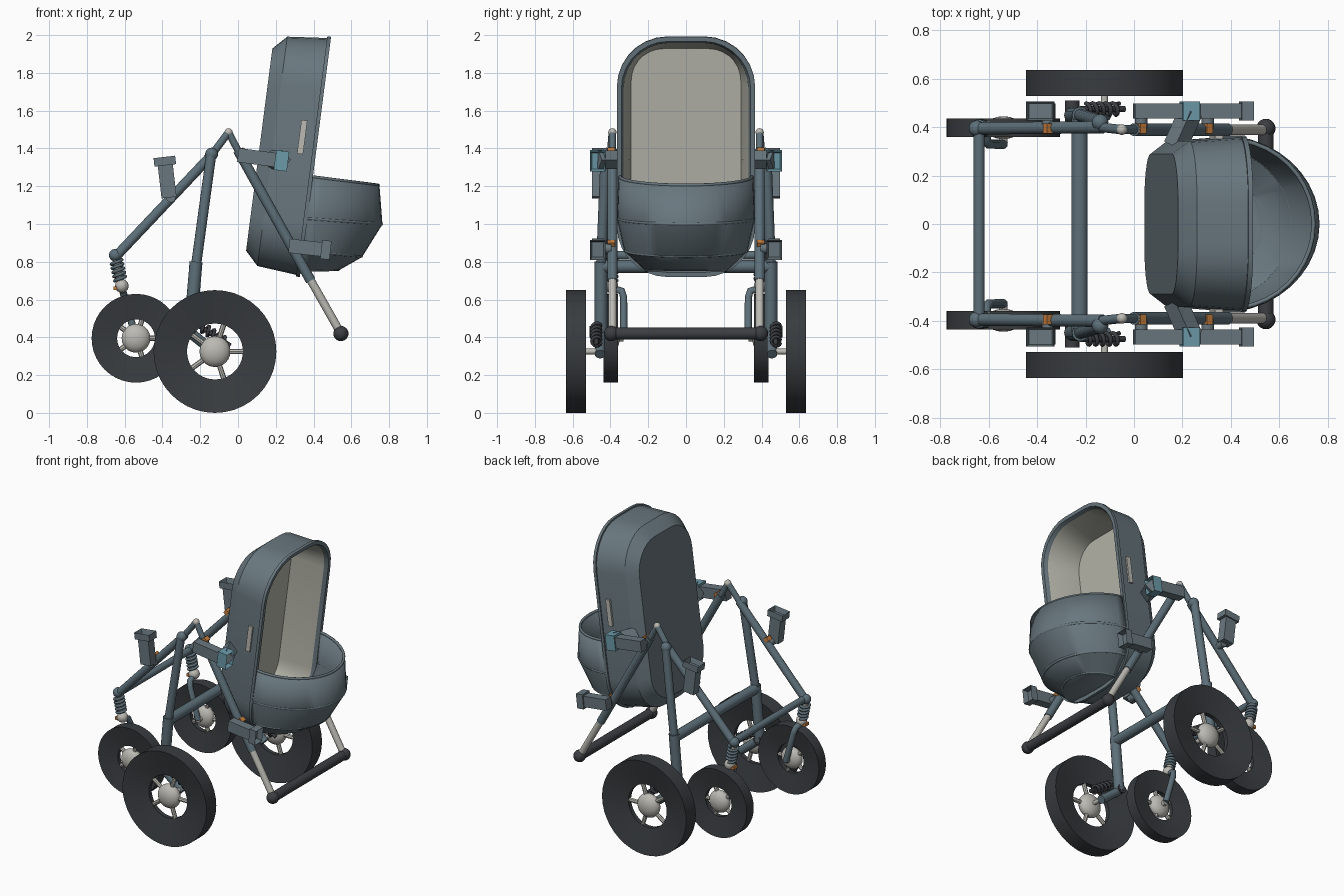
import bpy, bmesh, math
from mathutils import Vector, Matrix

cube = bpy.data.objects.get("Cube")
if cube:
    bpy.data.objects.remove(cube, do_unlink=True)


def material(name, r, g, b):
    m = bpy.data.materials.new(name)
    m.use_nodes = True
    m.diffuse_color = (r, g, b, 1)
    bsdf = next(n for n in m.node_tree.nodes if n.type == 'BSDF_PRINCIPLED')
    bsdf.inputs["Base Color"].default_value = (r, g, b, 1)
    return m


SHELL = material("slate grey", 0.14, 0.185, 0.21)
TUBE = material("blue grey", 0.11, 0.16, 0.19)
TYRE = material("tyre black", 0.04, 0.045, 0.05)
GRIP = material("charcoal", 0.045, 0.048, 0.055)
METAL = material("pale grey", 0.5, 0.49, 0.45)
LINING = material("beige lining", 0.47, 0.47, 0.41)
TEAL = material("teal", 0.15, 0.33, 0.4)
ORANGE = material("orange", 0.6, 0.22, 0.05)


def finish(name, bm, *mats):
    bmesh.ops.recalc_face_normals(bm, faces=bm.faces)
    me = bpy.data.meshes.new(name)
    bm.to_mesh(me)
    bm.free()
    for m in mats:
        me.materials.append(m)
    ob = bpy.data.objects.new(name, me)
    bpy.context.collection.objects.link(ob)
    bpy.ops.object.select_all(action='DESELECT')
    ob.select_set(True)
    bpy.context.view_layer.objects.active = ob
    bpy.ops.object.shade_smooth_by_angle(angle=math.radians(30))
    return ob


def tube(name, a, b, r, mat, r2=None, sides=14):
    a, b = Vector(a), Vector(b)
    d = b - a
    mx = Matrix.Translation((a + b) / 2) @ d.to_track_quat('Z', 'Y').to_matrix().to_4x4()
    bm = bmesh.new()
    bmesh.ops.create_cone(bm, cap_ends=True, segments=sides, radius1=r,
                          radius2=r2 or r, depth=d.length, matrix=mx)
    return finish(name, bm, mat)


def ball(name, c, r, mat, flat=1.0):
    bm = bmesh.new()
    bmesh.ops.create_uvsphere(bm, u_segments=20, v_segments=12, radius=r,
                              matrix=Matrix.Translation(c) @ Matrix.Diagonal((1, flat, 1, 1)))
    return finish(name, bm, mat)


def box(name, c, size, mat, angle=0.0, socket=False):
    bm = bmesh.new()
    mx = Matrix.Translation(c) @ Matrix.Rotation(angle, 4, 'Y') @ Matrix.Diagonal((*size, 1))
    bmesh.ops.create_cube(bm, size=1, matrix=mx)
    if socket:  # hollow the end that faces along the local z axis
        up = Matrix.Rotation(angle, 3, 'Y') @ Vector((0, 0, 1))
        bm.normal_update()
        top = max(bm.faces, key=lambda f: f.normal.dot(up))
        bmesh.ops.inset_region(bm, faces=[top], thickness=0.014)
        bmesh.ops.translate(bm, verts=top.verts, vec=up * -0.035)
    return finish(name, bm, mat)


def path(name, pts, r, mat):
    cu = bpy.data.curves.new(name, 'CURVE')
    cu.dimensions = '3D'
    cu.bevel_depth, cu.bevel_resolution, cu.use_fill_caps = r, 2, True
    sp = cu.splines.new('POLY')
    sp.points.add(len(pts) - 1)
    for p, q in zip(sp.points, pts):
        p.co = (*q, 1)
    cu.materials.append(mat)
    bpy.context.collection.objects.link(bpy.data.objects.new(name, cu))


def coil(name, a, b, r, wire, turns, mat):
    a, b = Vector(a), Vector(b)
    q = (b - a).to_track_quat('Z', 'Y')
    n = turns * 12
    path(name, [a.lerp(b, i / n) + q @ Vector((r * math.cos(i * math.pi / 6), r * math.sin(i * math.pi / 6), 0))
                for i in range(n + 1)], wire, mat)


# Seat shell: rounded rectangles lofted from the back, over the rim, to the inner floor
CENTRE = Vector((0.41, 0, 1.355))
UP = Vector((0.129, 0, 0.992))
OUT = Vector((0.992, 0, -0.129))


def outline(depth, hw, hl, r, seg=7):
    pts = []
    for k, (sy, su) in enumerate(((1, 1), (-1, 1), (-1, -1), (1, -1))):
        for i in range(seg + 1):
            t = math.pi / 2 * (k + i / seg)
            pts.append(CENTRE + OUT * depth + Vector((0, 1, 0)) * (sy * (hw - r) + r * math.cos(t))
                       + UP * (su * (hl - r) + r * math.sin(t)))
    return pts


bm = bmesh.new()
sections = [(-0.30, 0.29, 0.54, 0.2), (-0.23, 0.342, 0.612, 0.25), (-0.02, 0.358, 0.632, 0.27),
            (-0.02, 0.366, 0.641, 0.27), (0, 0.366, 0.641, 0.27), (0, 0.342, 0.617, 0.25),
            (-0.025, 0.33, 0.605, 0.24), (-0.25, 0.29, 0.545, 0.17)]
rings = [[bm.verts.new(p) for p in outline(*s)] for s in sections]
for k in range(len(rings) - 1):
    a, b = rings[k], rings[k + 1]
    for i in range(len(a)):
        j = (i + 1) % len(a)
        bm.faces.new((a[i], a[j], b[j], b[i])).material_index = int(k >= 6)
bm.faces.new(rings[0])
bm.faces.new(rings[-1]).material_index = 1
finish("seat_shell", bm, SHELL, LINING)

# Foot cup: half ellipses from the shell rim, with raised seams
bm = bmesh.new()
cup = [(1.25, 0.742, 1.205, 0.35), (1.03, 0.758, 1.0, 0.358),
       (0.86, 0.652, 0.83, 0.32), (0.755, 0.53, 0.76, 0.21)]
rings = []
for root_z, tip_x, tip_z, hw in cup:
    root = Vector((0.40 + (root_z - 1.355) * 0.13, 0, root_z))
    tip = Vector((tip_x, 0, tip_z))
    pts = [root.lerp(tip, math.cos(t)) + Vector((0, hw * math.sin(t), 0))
           for t in (math.pi * (i / 20 - 0.5) for i in range(21))]
    path("cup_seam", pts, 0.009, SHELL)
    rings.append([bm.verts.new(p) for p in pts])
for a, b in zip(rings, rings[1:]):
    for i in range(20):
        bm.faces.new((a[i], a[i + 1], b[i + 1], b[i]))
bm.faces.new(rings[-1])
cup_ob = finish("foot_cup", bm, SHELL)
solid = cup_ob.modifiers.new("thickness", 'SOLIDIFY')
solid.thickness, solid.offset = 0.014, 0


def wheel(name, c, R, ri, width, hub):
    # Tyre with dished sides, revolved about the axle
    c = Vector(c)
    bm = bmesh.new()
    n = 40
    prof = [(R, -width / 2), (R, width / 2), (ri, 0.015), (ri, -0.015)]
    loops = [[bm.verts.new(c + Vector((r * math.cos(2 * math.pi * i / n), y, r * math.sin(2 * math.pi * i / n))))
              for i in range(n)] for r, y in prof]
    for k in range(4):
        a, b = loops[k], loops[(k + 1) % 4]
        for i in range(n):
            bm.faces.new((a[i], a[(i + 1) % n], b[(i + 1) % n], b[i]))
    finish(name + "_tyre", bm, TYRE)
    ball(name + "_hub", c, hub, METAL, 0.62)
    for k in range(5):
        t = 2 * math.pi * k / 5
        tube(name + "_spoke", c, c + Vector((math.cos(t), 0, math.sin(t))) * (ri + 0.01), 0.014, METAL, sides=8)


def bracket(name, s, start, end, thick, cap_len, cap_w, cap_mat):
    a, b = Vector((start[0], s * 0.467, start[1])), Vector((end[0], s * 0.467, end[1]))
    d = b - a
    ang = math.atan2(d.x, d.z)
    neck = b - d.normalized() * cap_len
    box(name + "_body", (a + neck) / 2, (thick, 0.062, (neck - a).length), SHELL, ang)
    box(name + "_socket", (neck + b) / 2, (cap_w, 0.08, cap_len), cap_mat, ang, True)


for s, side in ((1, "left"), (-1, "right")):
    def P(x, y, z):
        return Vector((x, s * y, z))

    # Wheels and axles
    wheel(side + "_big_wheel", P(-0.122, 0.583, 0.325), 0.325, 0.148, 0.107, 0.082)
    wheel(side + "_small_wheel", P(-0.54, 0.398, 0.395), 0.235, 0.1, 0.077, 0.076)
    tube(side + "_big_axle", P(-0.122, 0.45, 0.325), P(-0.122, 0.58, 0.325), 0.015, METAL)
    tube(side + "_small_axle", P(-0.54, 0.33, 0.395), P(-0.54, 0.40, 0.395), 0.018, METAL)

    # Long upper tube, apex link and rear leg
    tube(side + "_upper_tube", P(-0.645, 0.395, 0.83), P(-0.13, 0.40, 1.375), 0.026, TUBE)
    tube(side + "_apex_tube", P(-0.14, 0.40, 1.365), P(-0.05, 0.39, 1.485), 0.02, TUBE)
    ball(side + "_apex_joint", P(-0.05, 0.39, 1.485), 0.022, METAL)
    ball(side + "_leg_joint", P(-0.14, 0.42, 1.37), 0.034, TUBE)
    tube(side + "_leg", P(-0.14, 0.425, 1.38), P(-0.225, 0.45, 0.76), 0.027, TUBE)
    tube(side + "_leg_sleeve", P(-0.222, 0.45, 0.8), P(-0.255, 0.45, 0.42), 0.034, TUBE)
    tube(side + "_swing_arm", P(-0.26, 0.455, 0.43), P(-0.11, 0.455, 0.31), 0.028, TUBE)
    tube(side + "_swing_pivot", P(-0.255, 0.42, 0.43), P(-0.255, 0.51, 0.43), 0.03, GRIP)
    coil(side + "_rear_spring", P(-0.2, 0.475, 0.46), P(-0.06, 0.475, 0.37), 0.024, 0.009, 5, GRIP)
    tube(side + "_damper", P(-0.22, 0.475, 0.47), P(-0.04, 0.475, 0.355), 0.013, GRIP)

    # Front suspension and fork
    ball(side + "_front_joint", P(-0.65, 0.395, 0.835), 0.033, TUBE)
    tube(side + "_spring_core", P(-0.65, 0.395, 0.83), P(-0.615, 0.395, 0.66), 0.02, METAL)
    coil(side + "_front_spring", P(-0.645, 0.395, 0.81), P(-0.622, 0.395, 0.7), 0.03, 0.009, 5, TUBE)
    ball(side + "_fork_head", P(-0.615, 0.395, 0.672), 0.036, METAL)
    box(side + "_fork_clip", P(-0.645, 0.395, 0.66), (0.03, 0.04, 0.02), ORANGE)
    path(side + "_fork", [P(-0.615, 0.395, 0.66), P(-0.61, 0.34, 0.645), P(-0.6, 0.33, 0.61), P(-0.54, 0.33, 0.395)],
         0.02, TUBE)

    # Push arm
    tube(side + "_arm_link", P(-0.05, 0.39, 1.485), P(0.01, 0.39, 1.37), 0.019, TUBE)
    tube(side + "_arm", P(0.0, 0.39, 1.39), P(0.385, 0.39, 0.7), 0.027, TUBE)
    tube(side + "_arm_extension", P(0.375, 0.39, 0.72), P(0.545, 0.39, 0.42), 0.022, METAL)
    ball(side + "_grip_end", P(0.545, 0.395, 0.42), 0.04, GRIP)

    # Socket brackets with orange clips on the tubes
    bracket(side + "_front_bracket", s, (-0.365, 1.14), (-0.39, 1.355), 0.08, 0.045, 0.115, SHELL)
    bracket(side + "_seat_bracket", s, (0.0, 1.365), (0.265, 1.33), 0.075, 0.07, 0.105, TEAL)
    bracket(side + "_arm_bracket", s, (0.27, 0.885), (0.49, 0.86), 0.075, 0.05, 0.1, SHELL)
    for x, z, dz in ((-0.355, 1.15, -0.01), (0.03, 1.36, 0), (0.305, 0.87, 0)):
        tube(side + "_clamp", P(x, 0.395, z + dz), P(x, 0.46, z + dz), 0.026, SHELL)
        box(side + "_clip", P(x, 0.395, z + 0.025), (0.03, 0.04, 0.03), ORANGE, math.radians(35))

    # Seat mount and side strip
    tube(side + "_seat_mount", P(0.17, 0.32, 1.34), P(0.235, 0.465, 1.34), 0.05, SHELL, sides=4)
    box(side + "_side_strip", P(0.34, 0.356, 1.46), (0.032, 0.018, 0.18), METAL, math.radians(7.4))

# Cross bars between the two sides
for name, x, z, r, w, m in (("front_crossbar", -0.64, 0.835, 0.023, 0.395, TUBE),
                            ("main_crossbar", -0.225, 0.775, 0.034, 0.45, TUBE),
                            ("push_grip", 0.545, 0.42, 0.032, 0.395, GRIP)):
    tube(name, (x, -w, z), (x, w, z), r, m, sides=18)
